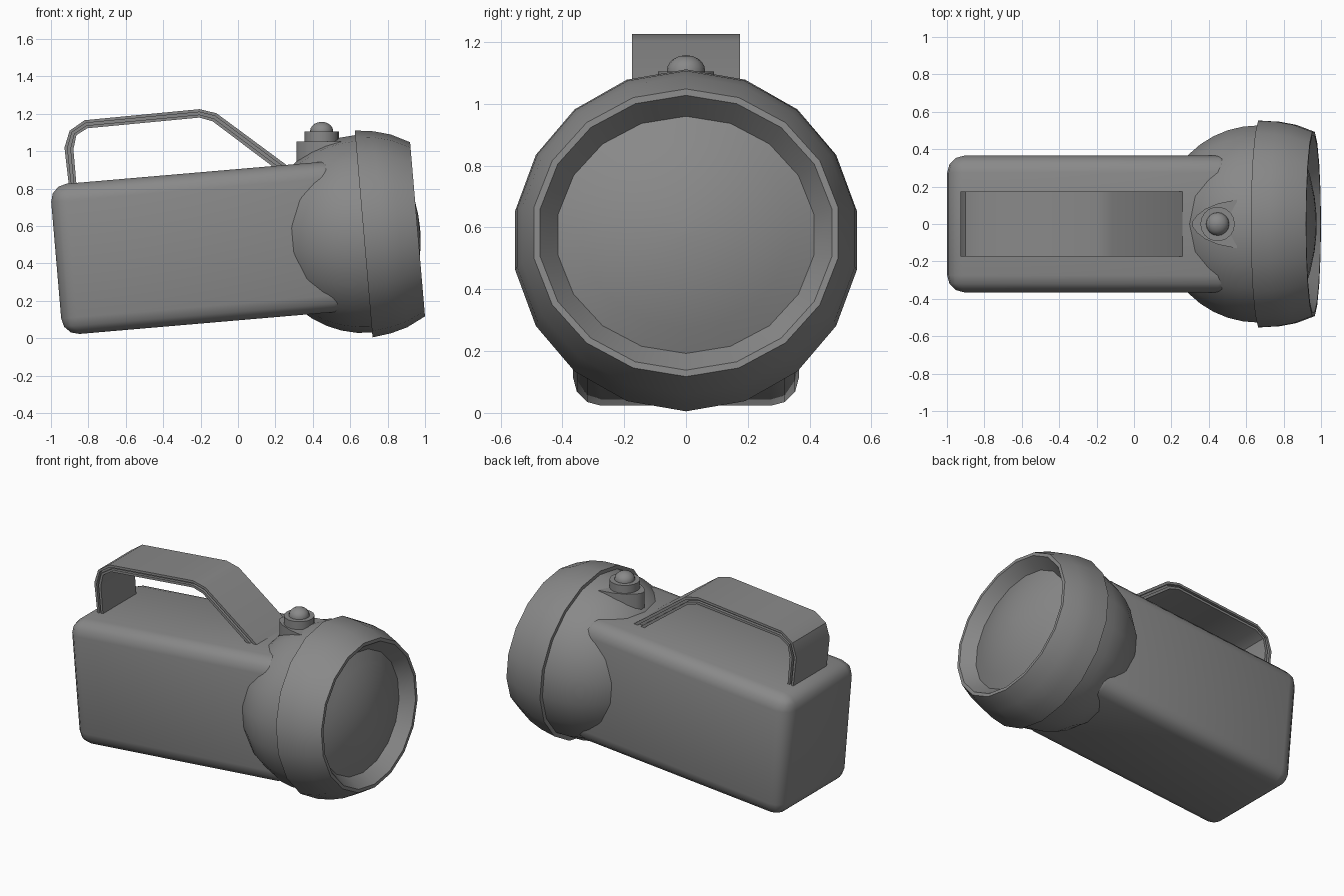
import bpy, bmesh
from math import sin, cos, pi, radians
from mathutils import Matrix, Vector

if "Cube" in bpy.data.objects:
    bpy.data.objects.remove(bpy.data.objects["Cube"])

grey = bpy.data.materials.new("grey")
grey.use_nodes = True
grey.diffuse_color = (0.25, 0.25, 0.25, 1)
grey.node_tree.nodes["Principled BSDF"].inputs["Base Color"].default_value = grey.diffuse_color

# The torch axis is tilted nose-up about the centre of the head rim
TILT = Matrix.Translation((0.672, 0, 0.558)) @ Matrix.Rotation(radians(-4.9), 4, 'Y')


def finish(bm, name, matrix=Matrix(), angle=40):
    bmesh.ops.recalc_face_normals(bm, faces=bm.faces)
    bm.transform(matrix)
    mesh = bpy.data.meshes.new(name)
    bm.to_mesh(mesh)
    bm.free()
    obj = bpy.data.objects.new(name, mesh)
    bpy.context.collection.objects.link(obj)
    mesh.materials.append(grey)
    bpy.ops.object.select_all(action='DESELECT')
    obj.select_set(True)
    bpy.context.view_layer.objects.active = obj
    bpy.ops.object.shade_smooth_by_angle(angle=radians(angle))
    return obj


def loft(bm, rings, closed):
    """Skin rings of points, then cap the open ends if asked."""
    rows = [[bm.verts.new(p) for p in ring] for ring in rings]
    n = len(rows[0])
    for a, b in zip(rows, rows[1:]):
        for i in range(n):
            j = (i + 1) % n
            bm.faces.new((a[i], a[j], b[j], b[i]))
    if closed:
        bm.faces.new(rows[0])
        bm.faces.new(rows[-1])


def lathe(name, profile, sides, axis, matrix=Matrix()):
    """Profile of (along, radius, side radius) turned about the x or z axis."""
    rings = []
    for along, r, side in profile:
        turn = [2 * pi * i / sides for i in range(sides)]
        if axis == 'X':
            rings.append([(along, side * sin(t), r * cos(t)) for t in turn])
        else:
            rings.append([(r * cos(t), side * sin(t), along) for t in turn])
    bm = bmesh.new()
    loft(bm, rings, True)
    return finish(bm, name, matrix)


# Body: rounded box along the tilted axis
bm = bmesh.new()
bmesh.ops.create_cube(bm, size=1, matrix=Matrix.Translation((-0.875, 0, 0))
                      @ Matrix.Diagonal((1.55, 0.73, 0.806, 1)))
bmesh.ops.bevel(bm, geom=bm.edges[:], offset=0.09, segments=3, profile=0.5, affect='EDGES')
finish(bm, "body", TILT)

# Head: half-sphere bowl behind the rim
bowl = []
for i in range(1, 11):
    a = pi / 2 * i / 10
    bowl.append((-0.53 * cos(a), 0.53 * sin(a), 0.535 * sin(a)))
lathe("reflector_bowl", bowl, 18, 'X', TILT)

# Rim: bulged outside, narrow lip, sloping inner wall, domed lens
bezel = [(0, 0.5, 0.5), (0, 0.555, 0.561), (0.1, 0.542, 0.555), (0.19, 0.517, 0.538),
         (0.289, 0.467, 0.5), (0.289, 0.446, 0.479), (0.21, 0.385, 0.42)]
lathe("bezel", bezel, 18, 'X', TILT)
lens = [(0.303 - 0.093 * s * s, 0.385 * s, 0.42 * s) for s in (1, 0.8, 0.6, 0.4, 0.2, 0.03)]
lathe("lens", lens, 18, 'X', TILT)

# Handle: bent strap with a groove along each side
outer = [(-0.9, 0.78), (-0.928, 1.02), (-0.9, 1.11), (-0.82, 1.166),
         (-0.206, 1.225), (-0.115, 1.203), (0.295, 0.9)]
inner = [(-0.86, 0.78), (-0.88, 1.01), (-0.864, 1.086), (-0.805, 1.123),
         (-0.206, 1.18), (-0.136, 1.16), (0.21, 0.9)]
side = [(0, 0.174), (0.35, 0.174), (0.35, 0.155), (0.65, 0.155), (0.65, 0.174), (1, 0.174)]
section = side + [(t, -y) for t, y in reversed(side)]
rings = []
for o, i in zip(outer, inner):
    o, i = Vector((o[0], 0, o[1])), Vector((i[0], 0, i[1]))
    rings.append([o.lerp(i, t) + Vector((0, y, 0)) for t, y in section])
bm = bmesh.new()
loft(bm, rings, True)
finish(bm, "handle", angle=30)

# Switch mount: level block with a rounded nose, merging into the bowl
half = [(0.55, 0.13), (0.45, 0.11), (0.38, 0.08), (0.335, 0.045), (0.314, 0.015)]
outline = half + [(x, -y) for x, y in reversed(half)]
bm = bmesh.new()
loft(bm, [[(x, y, z) for x, y in outline] for z in (0.9, 1.053)], True)
finish(bm, "switch_mount")

# Switch: collar disc and domed button
AT = Matrix.Translation((0.447, 0, 0))
lathe("switch_collar", [(1.0, 0.092, 0.092), (1.105, 0.092, 0.092)], 18, 'Z', AT)
dome = [(1.09, 0.062, 0.062)]
for i in range(6):
    a = pi / 2 * i / 5.2
    dome.append((1.107 + 0.05 * sin(a), 0.062 * cos(a), 0.062 * cos(a)))
lathe("switch_button", dome, 16, 'Z', AT)
